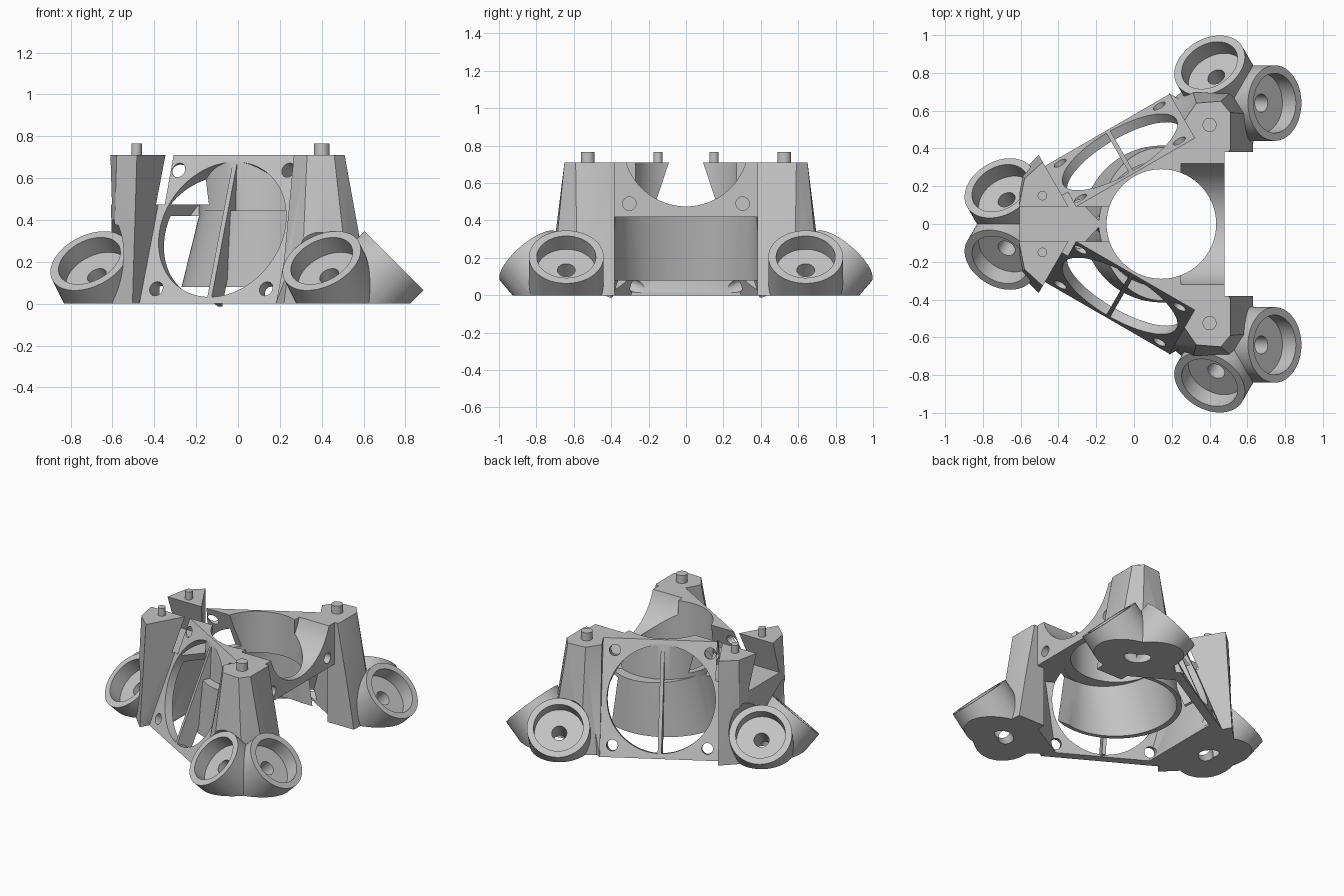
import bpy, bmesh, math
from mathutils import Vector as V

if "Cube" in bpy.data.objects:
    bpy.data.objects.remove(bpy.data.objects["Cube"])

grey = bpy.data.materials.new("plastic grey")
grey.use_nodes = True
COLOUR = (0.55, 0.55, 0.55, 1)
grey.diffuse_color = COLOUR
grey.node_tree.nodes["Principled BSDF"].inputs["Base Color"].default_value = COLOUR

HUB = V((0.145, 0, 0))
TOP = 0.71
TILT = math.radians(20.7)


def make(name, bm):
    bmesh.ops.recalc_face_normals(bm, faces=bm.faces)
    mesh = bpy.data.meshes.new(name)
    bm.to_mesh(mesh)
    bm.free()
    mesh.materials.append(grey)
    ob = bpy.data.objects.new(name, mesh)
    bpy.context.collection.objects.link(ob)
    return ob


def rod(name, a, b, r1, r2=None, sides=64):
    """Cylinder or cone between two points."""
    a, b = V(a), V(b)
    bm = bmesh.new()
    bmesh.ops.create_cone(bm, cap_ends=True, segments=sides, radius1=r1,
                          radius2=r1 if r2 is None else r2, depth=(b - a).length)
    rot = (b - a).to_track_quat('Z', 'Y').to_matrix().to_4x4()
    bmesh.ops.transform(bm, matrix=rot, verts=bm.verts)
    bmesh.ops.translate(bm, vec=(a + b) / 2, verts=bm.verts)
    return make(name, bm)


def hull(name, points):
    bm = bmesh.new()
    for p in points:
        bm.verts.new(p)
    res = bmesh.ops.convex_hull(bm, input=bm.verts)
    junk = [g for g in res["geom_interior"] if isinstance(g, bmesh.types.BMVert)]
    bmesh.ops.delete(bm, geom=junk, context='VERTS')
    return make(name, bm)


def box(name, x, y, z):
    return hull(name, [(i, j, k) for i in x for j in y for k in z])


def oval_loft(name, low, high):
    """Solid between two ovals around the hub, each given as (x radius, y radius, z)."""
    return hull(name, [HUB + V((rx * math.cos(a), ry * math.sin(a), z)) for rx, ry, z in (low, high)
                       for a in (math.tau * i / 96 for i in range(96))])


def frustum(name, planes, z):
    """Large block trimmed by a list of (point, outward normal) planes."""
    bm = bmesh.new()
    bmesh.ops.create_cube(bm, size=6)
    for p, n in planes + [(V((0, 0, z[0])), V((0, 0, -1))), (V((0, 0, z[1])), V((0, 0, 1)))]:
        res = bmesh.ops.bisect_plane(bm, geom=bm.verts[:] + bm.edges[:] + bm.faces[:],
                                     plane_co=p, plane_no=n, clear_outer=True)
        edges = [g for g in res["geom_cut"] if isinstance(g, bmesh.types.BMEdge)]
        if edges:
            bmesh.ops.edgeloop_fill(bm, edges=edges)
    return make(name, bm)


def combine(tool, op):
    """Boolean into the body; the exact solver steps in if the first changes nothing."""
    mod = body.modifiers.new("bool", 'BOOLEAN')
    mod.operation, mod.object = op, tool
    for solver in ('MANIFOLD', 'EXACT'):
        mod.solver = solver
        graph = bpy.context.evaluated_depsgraph_get()
        graph.update()
        mesh = bpy.data.meshes.new_from_object(body.evaluated_get(graph))
        if len(mesh.vertices) not in (0, len(body.data.vertices)):
            break
    body.modifiers.clear()
    body.data = mesh
    bpy.data.objects.remove(tool)


def add(tool):
    combine(tool, 'UNION')


def cut(tool):
    combine(tool, 'DIFFERENCE')


def heading(deg):
    return V((math.cos(math.radians(deg)), math.sin(math.radians(deg)), 0))


# Fan mounts: centre, outward normal, sideways and upward axes
fans = []
for s in (-1, 1):
    h = heading(s * 120)
    n = h * math.cos(TILT) + V((0, 0, math.sin(TILT)))
    t = V((-h.y, h.x, 0))
    fans.append((HUB + h * 0.44 + V((0, 0, 0.355)), n, t, n.cross(t)))


def trims(inset, corner):
    planes = [(c - n * inset, n) for c, n, t, u in fans]
    planes.append((V((0.48 - inset, 0, 0)), V((1, 0, 0))))
    return planes + [(HUB + heading(a) * corner, heading(a)) for a in (180, 60, -60)]


# Central frame, slightly oversize until the fan spaces are cut
body = frustum("duct_frame", trims(-0.01, 0.62), (0, TOP))

# Pillars
rear_top = [(-0.61, 0.09), (-0.58, 0.24), (-0.47, 0.34), (-0.3, 0.1)]
rear_low = [(-0.6, 0.1), (-0.6, 0.27), (-0.5, 0.37), (-0.4, 0.1)]
side_top = [(0.48, 0.33), (0.51, 0.4), (0.51, 0.59), (0.46, 0.65), (0.33, 0.64), (0.22, 0.48)]
side_low = [(0.5, 0.37), (0.63, 0.37), (0.64, 0.58), (0.54, 0.72), (0.3, 0.74), (0.19, 0.65)]
add(hull("rear_pillar", [(x, s * y, z) for s in (-1, 1)
                         for row, z in ((rear_top, TOP), (rear_low, -0.01)) for x, y in row]))
for s in (-1, 1):
    add(hull("side_pillar", [(x, s * y, z) for row, z in ((side_top, TOP), (side_low, -0.01))
                             for x, y in row]))

# Tilted cup bodies, two on each foot
cups = []
for s in (-1, 1):
    for x, y, a in ((0.745, 0.64, 0), (0.4, 0.84, 120), (-0.71, 0.19, 120)):
        axis = (heading(s * a) + V((0, 0, 1))).normalized()
        cups.append((V((x, s * y, 0.205)), axis))
for p, axis in cups:
    add(rod("cup", p - axis * 0.42, p, 0.2))
cut(box("ground_trim", (-2, 2), (-2, 2), (-1, 0)))

# Hollow chamber under the frame, then the fan bores
cut(frustum("chamber", trims(0.055, 0.52), (-0.1, 0.42)))
for c, n, t, u in fans:
    cut(rod("bore", c - n * 0.2, c + n * 0.3, 0.345, sides=96))

# Inner ring wall and the bore struts
add(oval_loft("ring_wall_low", (0.415, 0.415, 0.08), (0.325, 0.405, 0.445)))
add(rod("ring_wall_high", HUB + V((0, 0, 0.43)), HUB + V((0, 0, TOP - 0.001)), 0.333, 0.32, 96))
for c, n, t, u in fans:
    add(hull("strut", [c + t * i + u * j + n * k for i in (-0.012, 0.012)
                       for j in (-0.352, 0.352) for k in (-0.11, 0.01)]))
cut(rod("ring_hole", HUB + V((0, 0, 0.4)), HUB + V((0, 0, 1)), 0.29, sides=96))
cut(oval_loft("ring_flare", (0.39, 0.39, 0.03), (0.292, 0.379, 0.421)))

# Clearance for the fans and their corner screw holes
for c, n, t, u in fans:
    cut(hull("fan_space", [c + t * i + u * j + n * k for i in (-0.38, 0.38)
                           for j in (-0.6, 0.6) for k in (0, 0.7)]))
    for i in (-0.303, 0.303):
        for j in (-0.303, 0.303):
            p = c + t * i + u * j
            cut(rod("screw_hole", p - n * 0.12, p + n * 0.1, 0.036, sides=24))

# Raised mount on the open side
cut(box("side_fan_space", (0.48, 1.2), (-0.382, 0.382), (-0.2, 1)))
cut(box("side_opening", (0.15, 0.6), (-0.381, 0.381), (-0.2, 0.419)))
cut(rod("side_bore", (0.25, 0, 0.81), (0.7, 0, 0.81), 0.335, sides=96))
for y in (-0.303, 0.303):
    cut(rod("screw_hole", (0.38, y, 0.49), (0.6, y, 0.49), 0.036, sides=24))

# Slot dividing the rear pillar
cut(hull("slot", [(x, s * y, z) for x in (-0.8, 0) for s in (-1, 1)
                  for y, z in ((0.17, 0.475), (0.085, 0.73))]))

# Clear rims, pockets and drain holes of the cups
for p, axis in cups:
    cut(rod("rim_clearance", p, p + axis * 0.12, 0.199))
    cut(rod("pocket", p - axis * 0.1, p + axis * 0.05, 0.158))
    cut(rod("drain", p - axis * 0.42, p, 0.048, sides=32))

# Locating pins
for s in (-1, 1):
    for side, x, y, r in (("side", 0.4, 0.525, 0.037), ("rear", -0.485, 0.15, 0.025)):
        add(rod(side + "_pin", (x, s * y, 0.66), (x, s * y, 0.765), r, sides=32))

# Smooth curves with crisp edges
bpy.ops.object.select_all(action='DESELECT')
body.select_set(True)
bpy.context.view_layer.objects.active = body
bpy.ops.object.shade_smooth_by_angle(angle=math.radians(30))
